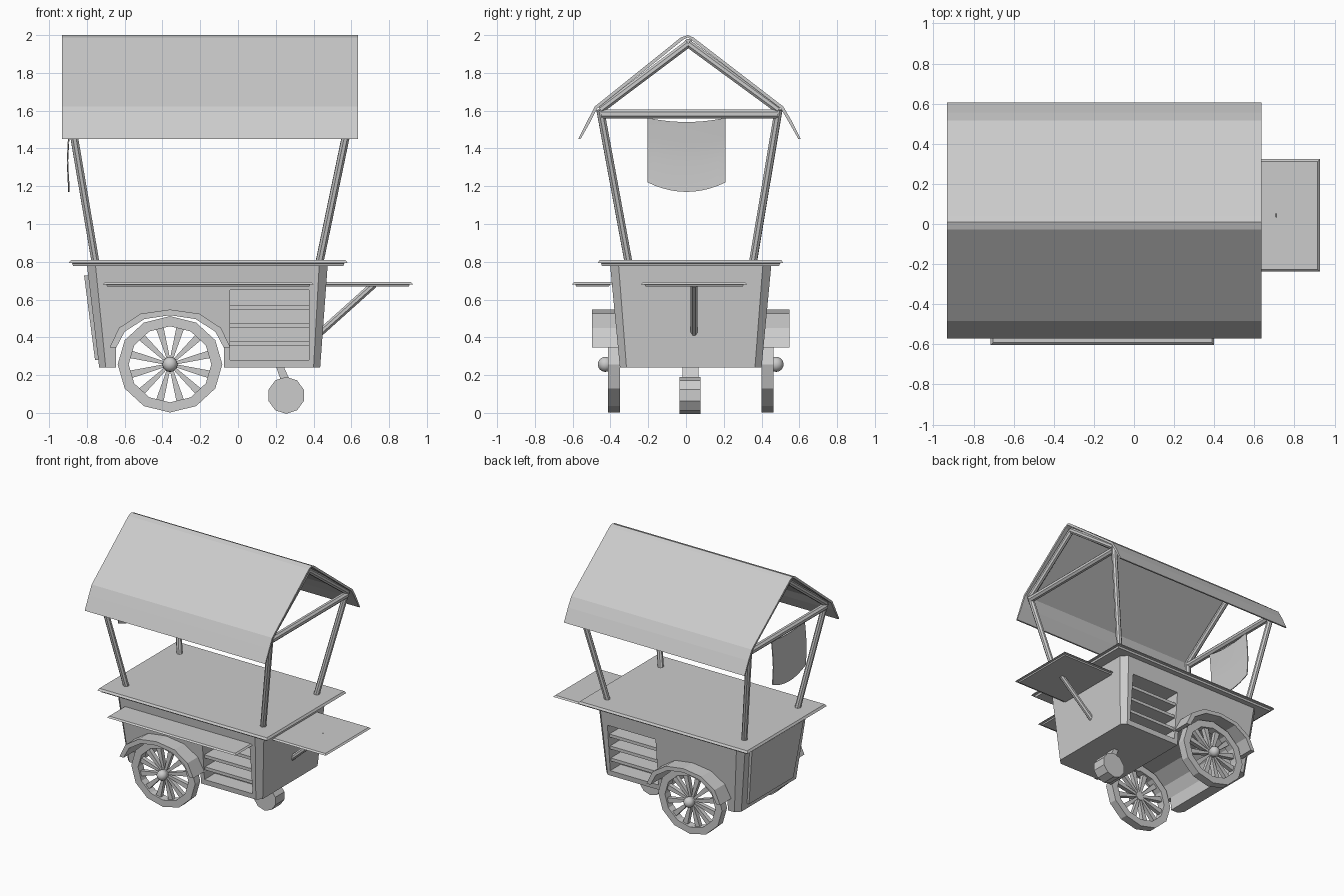
import bpy, bmesh, math
from mathutils import Vector

if "Cube" in bpy.data.objects:
    bpy.data.objects.remove(bpy.data.objects["Cube"])

CY = 0.025            # centre line of the cart
WX, WZ = -0.36, 0.257  # big wheel hub


def loft(name, loops, cap=True, ring=False):
    """Join equal-length point loops with quads; cap the ends or close into a ring."""
    bm = bmesh.new()
    rows = [[bm.verts.new(p) for p in lp] for lp in loops]
    n = len(rows[0])
    pairs = list(zip(rows, rows[1:])) + ([(rows[-1], rows[0])] if ring else [])
    for a, b in pairs:
        for i in range(n):
            j = (i + 1) % n
            bm.faces.new((a[i], a[j], b[j], b[i]))
    if cap and not ring:
        bm.faces.new(rows[0])
        bm.faces.new(rows[-1])
    bmesh.ops.recalc_face_normals(bm, faces=bm.faces)
    me = bpy.data.meshes.new(name)
    bm.to_mesh(me)
    bm.free()
    ob = bpy.data.objects.new(name, me)
    bpy.context.collection.objects.link(ob)
    return ob


def rect(x0, x1, y0, y1, z, inset=0.0, cut=0.0):
    """Rectangle loop at height z, with optional inset and cut corners."""
    x0, x1, y0, y1 = x0 + inset, x1 - inset, y0 + inset, y1 - inset
    if not cut:
        return [(x0, y0, z), (x1, y0, z), (x1, y1, z), (x0, y1, z)]
    c = cut
    return [(x0 + c, y0, z), (x1 - c, y0, z), (x1, y0 + c, z), (x1, y1 - c, z),
            (x1 - c, y1, z), (x0 + c, y1, z), (x0, y1 - c, z), (x0, y0 + c, z)]


def box(name, x0, x1, y0, y1, z0, z1):
    return loft(name, [rect(x0, x1, y0, y1, z0), rect(x0, x1, y0, y1, z1)])


def board(name, x0, x1, y0, y1, z0, z1):
    """Board with a stepped lower lip and a chamfered top."""
    m, h = (z0 + z1) / 2, min(0.022, z1 - z0)
    return loft(name, [rect(x0, x1, y0, y1, z0, h), rect(x0, x1, y0, y1, m - 0.002, h * .8),
                       rect(x0, x1, y0, y1, m), rect(x0, x1, y0, y1, z1, h * .5)])


def prism(name, pts, y0, y1):
    """Extrude an x-z outline along y."""
    return loft(name, [[(x, y, z) for x, z in pts] for y in (y0, y1)])


def tube(name, a, b, r, n=8):
    a, b = Vector(a), Vector(b)
    q = (b - a).to_track_quat('Z', 'Y')
    circ = [q @ Vector((r * math.cos(t), r * math.sin(t), 0))
            for t in (2 * math.pi * (i + .5) / n for i in range(n))]
    return loft(name, [[p + e for p in circ] for e in (a, b)])


def carve(ob, cutter):
    mod = ob.modifiers.new("cut", 'BOOLEAN')
    mod.operation, mod.solver, mod.object = 'DIFFERENCE', 'EXACT', cutter
    bpy.context.view_layer.objects.active = ob
    bpy.ops.object.modifier_apply(modifier=mod.name)
    bpy.data.objects.remove(cutter)


# tapered body with cut corners
body = loft("body", [rect(-.735, .435, -.35, .40, .24, 0, .035),
                     rect(-.80, .475, -.402, .452, .785, 0, .045)])

# fender arch, also used to carve the wheel tunnel through the body
outer = [(.32, .345), (.27, .45), (.155, .525), (0, .547)]
inner = [(.285, .345), (.24, .43), (.135, .497), (0, .517)]
arch = lambda h: [(WX - x, z) for x, z in h] + [(WX + x, z) for x, z in h[-2::-1]]
carve(body, prism("tunnel_cutter",
                  [(WX - .285, .1)] + arch(inner) + [(WX + .285, .1)], -1, 1))

# counter, fold-out boards, brace and end door
board("counter_top", -.895, .58, -.467, .515, .778, .81)
board("front_shelf_board", -.715, .40, -.603, -.385, .67, .692)
board("end_shelf_board", .44, .927, -.237, .323, .67, .692)
tube("end_shelf_brace", (.43, .043, .42), (.72, .043, .68), .02)
loft("end_door", [[(x, CY + s * w, z) for x, w, z in
                   ((-.815, .32, .728), (-.77, .32, .728), (-.715, .275, .28), (-.757, .275, .28))]
                  for s in (-1, 1)])

for s, side in ((-1, "front"), (1, "back")):
    def ys(a, b):
        return sorted((CY + s * a, CY + s * b))

    # open storage niche with three shelves
    carve(body, box(side + "_niche_cutter", -.043, .375, *ys(.25, .6), .28, .65))
    for i, z in enumerate((.365, .463, .56)):
        box(f"{side}_niche_shelf_{i}", -.05, .38, *ys(.24, .372 + .009 * i), z - .012, z + .012)

    # fender: thick arch strip
    pts = arch(outer) + arch(inner)[::-1]
    prism(side + "_fender", pts, *ys(.365, .522))

    # wheel rim, spokes and hub
    y0, y1 = ys(.375, .438)

    def ell(k, y):
        return [(WX + .277 * k * math.cos(i * math.pi / 6), y,
                 WZ + .255 * k * math.sin(i * math.pi / 6)) for i in range(12)]
    loft(side + "_wheel_rim", [ell(1, y0), ell(1, y1), ell(.79, y1), ell(.79, y0)], ring=True)
    for i in range(12):
        t = (i + .5) * math.pi / 6
        c, d = math.cos(t), math.sin(t)
        sp = [(WX + r * c * 1.05 - w * d, WZ + r * d + w * c * .97)
              for r, w in ((.025, -.008), (.207, -.021), (.207, .021), (.025, .008))]
        prism(f"{side}_spoke_{i}", sp, *ys(.39, .423))
    tube(side + "_hub_core", (WX, CY + s * .385, WZ), (WX, CY + s * .45, WZ), .035, 10)
    bpy.ops.mesh.primitive_uv_sphere_add(segments=12, ring_count=8, radius=.04,
                                         location=(WX, CY + s * .452, WZ))
    bpy.context.object.name = side + "_hub_cap"
    bpy.ops.object.shade_smooth_by_angle()

# small support wheel under the right end
prism("caster_wheel", [(.255 + .098 * math.cos((i + .5) * math.pi / 5),
                        .093 + .098 * math.sin((i + .5) * math.pi / 5)) for i in range(10)],
      -.035, .078)
prism("caster_bracket", [(.20, .25), (.24, .25), (.285, .15), (.245, .12)], -.018, .065)

# canopy frame: slanted posts, gable rafters, tie bars, ridge pole
for xb, xt, end in ((-.755, -.892, "left"), (.432, .60, "right")):
    ridge = (xt, .012, 1.955)
    for s, side in ((-1, "front"), (1, "back")):
        foot = (xb, CY + s * .33, .80)
        knee = (xt, .018 + s * .472, 1.605)
        tube(f"{end}_{side}_post", foot, knee, .022)
        tube(f"{end}_{side}_rafter", knee, ridge, .022)
    tube(end + "_tie_bar", (xt, -.45, 1.583), (xt, .485, 1.583), .026)
tube("ridge_pole", (-.892, .012, 1.96), (.60, .012, 1.96), .022)

# canopy sheet with drooping eaves
top = [(-.57, 1.45), (-.52, 1.55), (-.483, 1.622), (-.028, 1.987), (.01, 2.0),
       (.04, 1.987), (.515, 1.622), (.557, 1.55), (.607, 1.45)]
under = [(y - math.copysign(.012, y - .01) * (abs(y - .01) > .01), z - (.012 if 0 < i < 8 else 0))
         for i, (y, z) in enumerate(top)]
prof = top + under[::-1]
loft("canopy", [[(x, y, z) for y, z in prof] for x in (-.932, .635)])

# hanging cloth at the left end: sagging top, rounded bottom
rows = []
for i in range(11):
    u = -1 + i / 5
    hi, lo = 1.54 + .022 * u * u, 1.17 + .05 * u * u
    prof = [(-.89, 0), (-.90, .3), (-.906, .6), (-.899, 1)]
    front = [(x, .003 + .206 * u, hi + (lo - hi) * t) for x, t in prof]
    rows.append(front + [(x + .006, y, z) for x, y, z in front[::-1]])
loft("hanging_cloth", rows)
bpy.context.view_layer.objects.active = bpy.data.objects["hanging_cloth"]
bpy.ops.object.select_all(action='DESELECT')
bpy.data.objects["hanging_cloth"].select_set(True)
bpy.ops.object.shade_smooth_by_angle()
